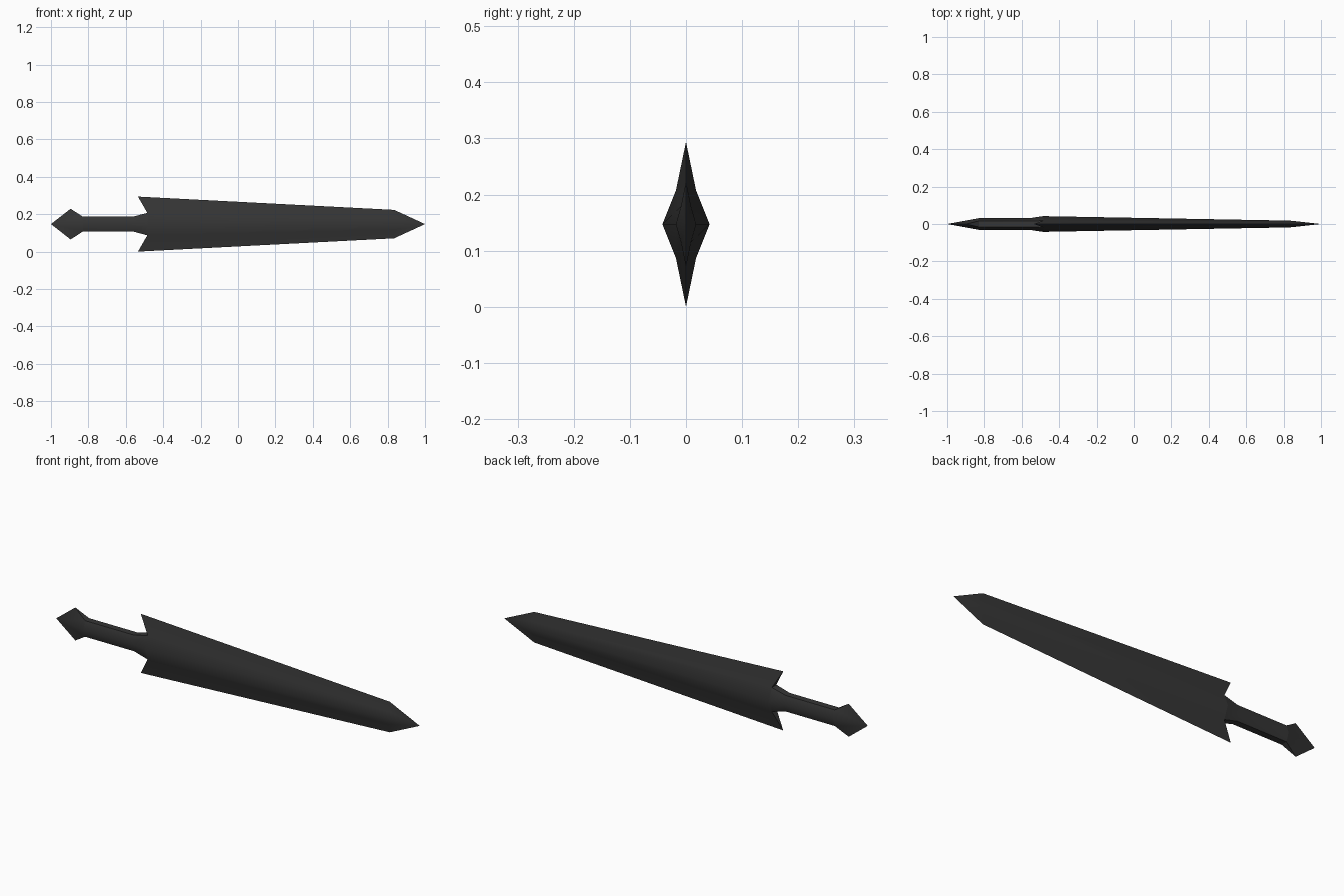
import bpy, bmesh, math

if "Cube" in bpy.data.objects:
    bpy.data.objects.remove(bpy.data.objects["Cube"])

CZ = 0.147  # height of the sword's long axis

steel = bpy.data.materials.new("dark_steel")
steel.diffuse_color = (0.036, 0.036, 0.036, 1)
steel.use_nodes = True
steel.node_tree.nodes["Principled BSDF"].inputs["Base Color"].default_value = steel.diffuse_color


def ring(x, edge, mid, flank, thick, edge_x=None):
    """Eight-point cross-section: sharp edges up/down, ridges front/back."""
    ex = x if edge_x is None else edge_x
    pts = [(ex, 0, edge), (x, flank, mid), (x, thick, 0), (x, flank, -mid),
           (ex, 0, -edge), (x, -flank, -mid), (x, -thick, 0), (x, -flank, mid)]
    return [(px, py, pz + CZ) for px, py, pz in pts]


def tip(x):
    return [(x, 0, CZ)] * 8


def loft(name, rings):
    bm = bmesh.new()
    loops = [[bm.verts.new(p) for p in r] for r in rings]
    for a, b in zip(loops, loops[1:]):
        for i in range(8):
            j = (i + 1) % 8
            bm.faces.new((a[i], a[j], b[j], b[i]))
    bmesh.ops.remove_doubles(bm, verts=bm.verts[:], dist=1e-5)
    bmesh.ops.recalc_face_normals(bm, faces=bm.faces[:])
    me = bpy.data.meshes.new(name)
    bm.to_mesh(me)
    bm.free()
    me.materials.append(steel)
    ob = bpy.data.objects.new(name, me)
    bpy.context.collection.objects.link(ob)
    bpy.ops.object.select_all(action='DESELECT')
    ob.select_set(True)
    bpy.context.view_layer.objects.active = ob
    bpy.ops.object.shade_smooth_by_angle(angle=math.radians(60))


# Blade: swept-back shoulders at the root, taper, then the point
loft("blade", [
    ring(-0.485, 0.06, 0.06, 0.018, 0.042),
    ring(-0.485, 0.147, 0.06, 0.018, 0.042, edge_x=-0.535),
    ring(0.835, 0.076, 0.032, 0.009, 0.018),
    tip(1.0)])

# Grip, flaring into the blade
loft("grip", [
    ring(-0.83, 0.04, 0.04, 0.016, 0.031),
    ring(-0.56, 0.04, 0.04, 0.016, 0.031),
    ring(-0.485, 0.06, 0.06, 0.018, 0.042)])

# Pointed pommel with upper and lower spikes
loft("pommel", [
    tip(-1.0),
    ring(-0.83, 0.082, 0.04, 0.016, 0.031, edge_x=-0.895),
    ring(-0.83, 0.04, 0.04, 0.016, 0.031)])
